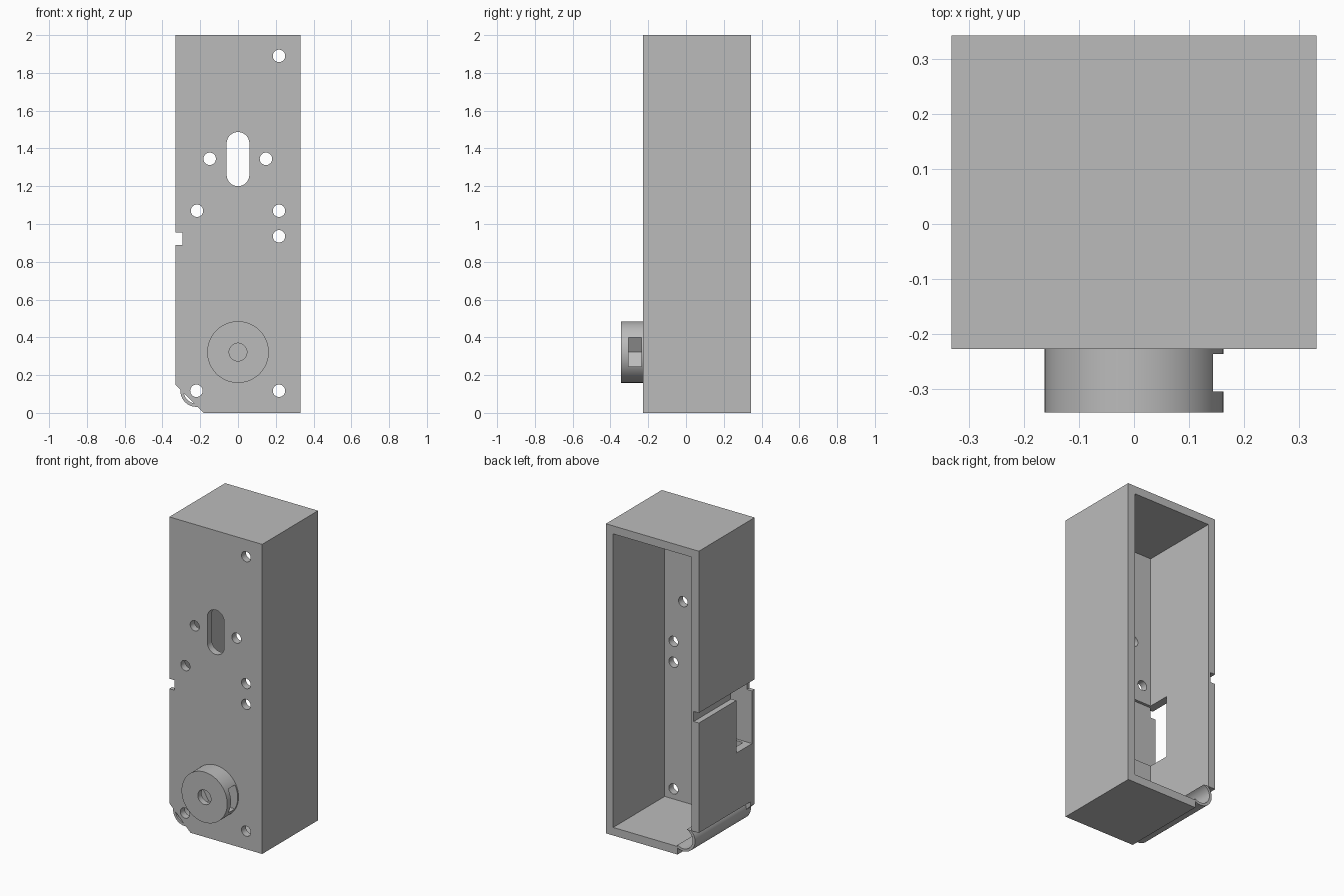
import bpy
import bmesh
from math import cos, sin, pi, radians, acos, asin

cube = bpy.data.objects.get("Cube")
if cube:
    bpy.data.objects.remove(cube, do_unlink=True)

grey = bpy.data.materials.new("plain_grey")
grey.use_nodes = True
COLOUR = (0.5, 0.5, 0.5, 1)
grey.diffuse_color = COLOUR
grey.node_tree.nodes["Principled BSDF"].inputs["Base Color"].default_value = COLOUR

FRONT, BACK, HALF, TOP, WALL = -0.227, 0.343, 0.332, 2.0, 0.052
INNER = FRONT + 0.045


def prism(name, outline, y0, y1):
    """Extrude an x-z outline along y."""
    bm = bmesh.new()
    face = bm.faces.new([bm.verts.new((x, y0, z)) for x, z in outline])
    out = bmesh.ops.extrude_face_region(bm, geom=[face])["geom"]
    for v in out:
        if isinstance(v, bmesh.types.BMVert):
            v.co.y = y1
    bmesh.ops.recalc_face_normals(bm, faces=bm.faces)
    mesh = bpy.data.meshes.new(name)
    bm.to_mesh(mesh)
    bm.free()
    mesh.materials.append(grey)
    ob = bpy.data.objects.new(name, mesh)
    bpy.context.collection.objects.link(ob)
    return ob


def rect(x0, x1, z0, z1):
    return [(x0, z0), (x1, z0), (x1, z1), (x0, z1)]


def arc(cx, cz, r, a0, a1, n):
    return [(cx + r * cos(a0 + (a1 - a0) * i / n), cz + r * sin(a0 + (a1 - a0) * i / n))
            for i in range(n + 1)]


def circle(cx, cz, r, n=48):
    return arc(cx, cz, r, 0, 2 * pi, n)[:-1]


def cut(target, outline, y0, y1):
    tool = prism("cutter", outline, y0, y1)
    tool.hide_render = True
    mod = target.modifiers.new("cut", "BOOLEAN")
    mod.operation, mod.solver, mod.object = "DIFFERENCE", "EXACT", tool
    bpy.context.view_layer.objects.active = target
    bpy.ops.object.modifier_apply(modifier=mod.name)
    bpy.data.objects.remove(tool, do_unlink=True)


def smooth(ob):
    bpy.ops.object.select_all(action="DESELECT")
    ob.select_set(True)
    bpy.context.view_layer.objects.active = ob
    bpy.ops.object.shade_smooth_by_angle(angle=radians(30))


# Housing: a box open at the back
housing = prism("housing", rect(-HALF, HALF, 0, TOP), FRONT, BACK)
cut(housing, rect(-HALF + WALL, HALF - WALL, WALL, TOP - WALL), INNER, 1)

# Side groove, side window and the shallow pocket beside it
cut(housing, rect(-1, -0.295, 0.89, 0.955), -1, 1)
cut(housing, rect(-1, -0.05, 0.55, 0.955), -0.2, -0.04)

# Relieved lower corner; the front plate keeps a chamfered lug around its hole
PX, PZ, EDGE = -0.22, 0.117, 0.18
cut(housing, rect(-1, -EDGE, -1, EDGE), INNER, 1)
d = 0.055 * 2 ** 0.5
s = PX + PZ - d
cut(housing, [(-1, -1), (-EDGE, -1), (-EDGE, s + EDGE), (s - EDGE, EDGE), (-1, EDGE)], -1, INNER + 0.001)

# Screw holes and the long slot
R = 0.033
for x, z in [(0.217, 1.89), (-0.15, 1.345), (0.148, 1.345), (-0.217, 1.07),
             (0.217, 1.07), (0.217, 0.935), (0.217, PZ), (PX, PZ)]:
    cut(housing, circle(x, z, R, 32), -1, INNER + 0.05)
slot = arc(0, 1.427, 0.06, 0, pi, 24) + arc(0, 1.26, 0.06, pi, 2 * pi, 24)
cut(housing, slot, -1, INNER + 0.05)
smooth(housing)

# Curved shell closing the relieved corner


def shell_arc(r):
    return arc(PX, PZ, r, pi - asin((EDGE - PZ) / r), 2 * pi - acos((-EDGE - PX) / r), 24)


shell = prism("corner_shell", shell_arc(0.085) + shell_arc(0.068)[::-1], FRONT, BACK)
smooth(shell)

# Round boss with a blind bore and a nut slot open to one side
BZ = 0.322
boss = prism("boss", circle(0, BZ, 0.163, 96), -0.343, FRONT + 0.005)
half = 0.0775
nut = [(0.5, BZ - half), (0.5, BZ + half), (-half * 0.577, BZ + half),
       (-half * 1.155, BZ), (-half * 0.577, BZ - half)]
cut(boss, nut, -0.305, -0.236)
cut(boss, circle(0, BZ, 0.047), -1, -0.25)
smooth(boss)
